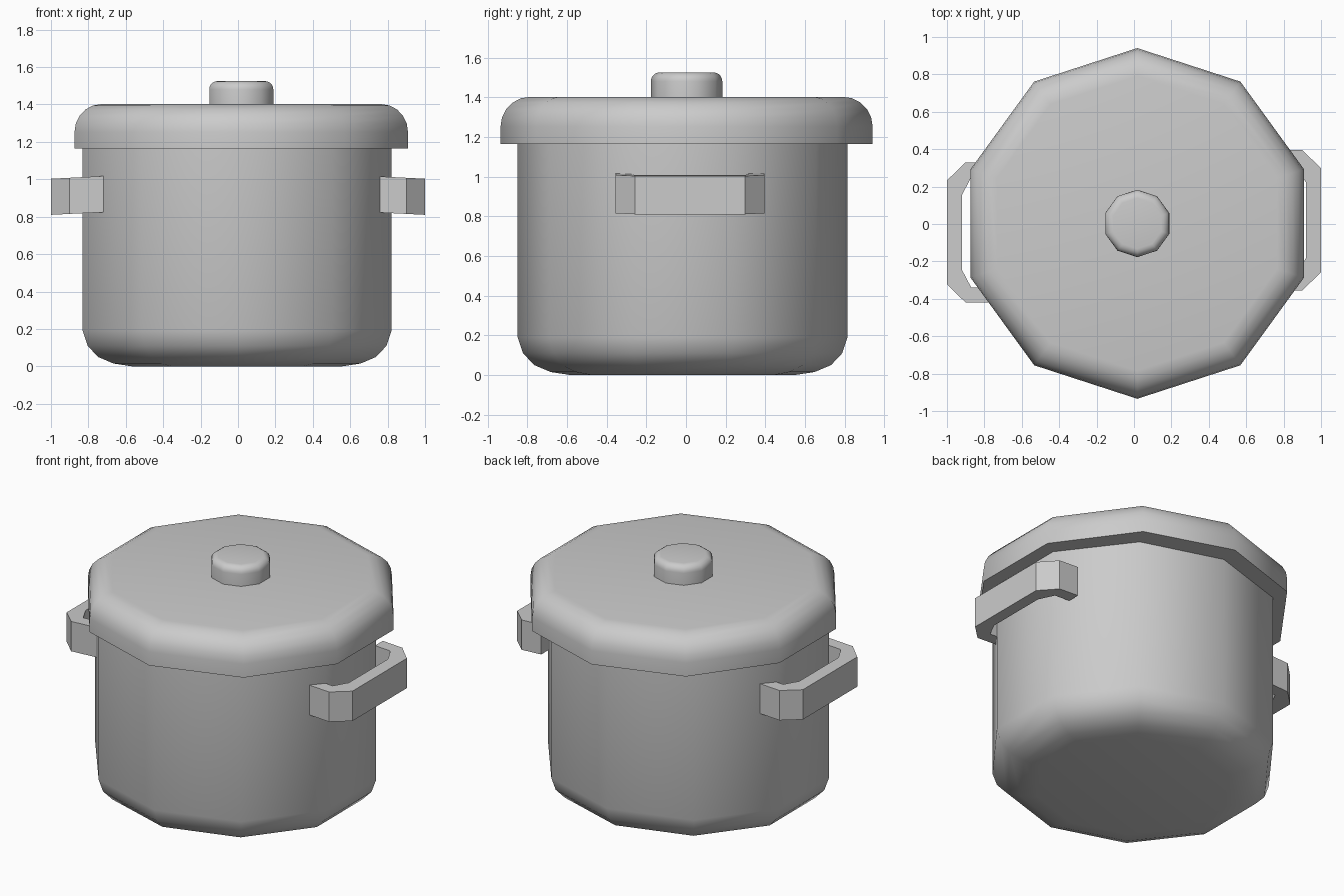
import bpy, bmesh, math

cube = bpy.data.objects.get("Cube")
if cube:
    bpy.data.objects.remove(cube, do_unlink=True)

SIDES = 10

metal = bpy.data.materials.new("grey_metal")
metal.use_nodes = True
GREY = (0.6, 0.6, 0.6, 1)
metal.diffuse_color = GREY
metal.node_tree.nodes["Principled BSDF"].inputs["Base Color"].default_value = GREY


def finish(name, bm, smooth):
    bmesh.ops.recalc_face_normals(bm, faces=bm.faces)
    mesh = bpy.data.meshes.new(name)
    bm.to_mesh(mesh)
    bm.free()
    mesh.materials.append(metal)
    obj = bpy.data.objects.new(name, mesh)
    bpy.context.collection.objects.link(obj)
    if smooth:
        bpy.ops.object.select_all(action="DESELECT")
        obj.select_set(True)
        bpy.context.view_layer.objects.active = obj
        bpy.ops.object.shade_smooth_by_angle(angle=math.radians(40))
    return obj


def turned(name, profile, centre, scale=(1, 1)):
    """Closed ten-sided solid from (radius, height) pairs, bottom to top."""
    bm = bmesh.new()
    rings = []
    for r, z in profile:
        angles = [math.pi / 2 + math.tau * i / SIDES for i in range(SIDES)]
        rings.append([bm.verts.new((centre[0] + r * scale[0] * math.cos(a),
                                    centre[1] + r * scale[1] * math.sin(a), z))
                      for a in angles])
    for low, high in zip(rings, rings[1:]):
        for i in range(SIDES):
            j = (i + 1) % SIDES
            bm.faces.new((low[i], low[j], high[j], high[i]))
    bm.faces.new(rings[0])
    bm.faces.new(rings[-1])
    return finish(name, bm, True)


def rounded_top(radius, bottom, top, bevel, steps=5):
    """Straight wall ending in a quarter-round shoulder."""
    arc = [math.pi / 2 * i / steps for i in range(steps + 1)]
    return [(radius, bottom)] + [(radius - bevel * (1 - math.cos(a)),
                                  top - bevel * (1 - math.sin(a))) for a in arc]


def handle(name, side, y_mid, x_end):
    """Chamfered bracket, rising slightly towards the pot."""
    half = [(x_end, 0.375), (0.9, 0.375), (1.0, 0.278)]
    inner = [(0.92, 0.2), (0.875, 0.245), (x_end, 0.295)]
    inner[1] = (0.87, 0.295)
    outline = half + [(x, -y) for x, y in reversed(half)]
    outline += [(x, -y) for x, y in reversed(inner)] + inner
    bm = bmesh.new()
    levels = []
    for z in (0.81, 1.003):
        levels.append([bm.verts.new((side * x, y + y_mid, z + 0.05 * (1 - x)))
                       for x, y in outline])
    n = len(outline)
    low, high = levels
    half_n = n // 2
    # Matching outer and inner points make the strip of the bracket
    for i in range(half_n - 1):
        a, b = i, i + 1
        c, d = n - 2 - i, n - 1 - i
        bm.faces.new([high[k] for k in (a, b, c, d)])
        bm.faces.new([low[k] for k in (d, c, b, a)])
    for i in range(n):
        j = (i + 1) % n
        bm.faces.new((low[i], low[j], high[j], high[i]))
    return finish(name, bm, False)


# Pot body with a rounded base
turned("pot_body", [(0.68, 0), (0.8, 0.015), (0.9, 0.05), (0.968, 0.11), (1, 0.19), (1, 1.2)],
       (-0.005, -0.017), (0.868, 0.831))

# Lid and its knob share one axis
LID_CENTRE = (0.0175, 0.003)
turned("lid", rounded_top(0.9375, 1.165, 1.402, 0.15), LID_CENTRE)
turned("lid_knob", rounded_top(0.18, 1.39, 1.525, 0.045), LID_CENTRE)

# Side handles
handle("left_handle", 1, 0.02, 0.76)
handle("right_handle", -1, -0.045, 0.72)
